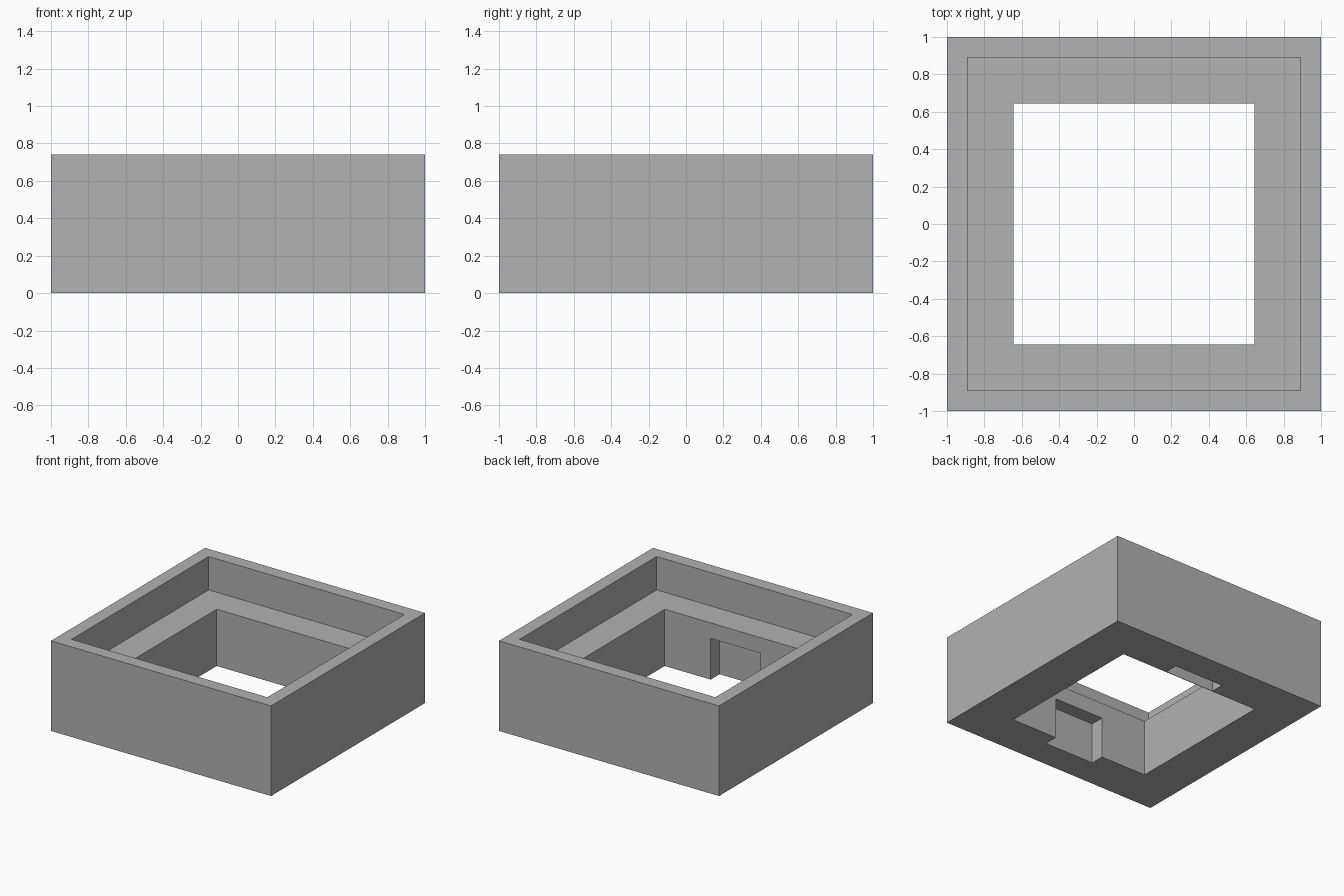
import bpy
import bmesh

if "Cube" in bpy.data.objects:
    bpy.data.objects.remove(bpy.data.objects["Cube"], do_unlink=True)

HEIGHT, LEDGE = 0.74, 0.466          # rim top and inner ledge levels
OUTER, UPPER, LOWER = 1.0, 0.89, 0.645   # half widths of the nested squares
SLOT_W, SLOT_H, SLOT_END = 0.227, 0.338, 0.76
SKIN = 0.004                         # thin wall left in front of the back pocket

grey = bpy.data.materials.new("plain_grey")
grey.use_nodes = True
colour = (0.445, 0.445, 0.445, 1)
grey.diffuse_color = colour
grey.node_tree.nodes["Principled BSDF"].inputs["Base Color"].default_value = colour


def box(name, low, high):
    """Axis-aligned box between two corners."""
    bm = bmesh.new()
    bmesh.ops.create_cube(bm, size=1)
    for v in bm.verts:
        v.co = [high[i] if v.co[i] > 0 else low[i] for i in range(3)]
    mesh = bpy.data.meshes.new(name)
    bm.to_mesh(mesh)
    bm.free()
    mesh.materials.append(grey)
    obj = bpy.data.objects.new(name, mesh)
    bpy.context.collection.objects.link(obj)
    return obj


def square_ring():
    """Square frame with a stepped opening, spun from its wall section."""
    section = [(OUTER, 0), (OUTER, HEIGHT), (UPPER, HEIGHT),
               (UPPER, LEDGE), (LOWER, LEDGE), (LOWER, 0)]
    corners = [(1, -1), (1, 1), (-1, 1), (-1, -1)]
    bm = bmesh.new()
    loops = [[bm.verts.new((sx * r, sy * r, z)) for r, z in section]
             for sx, sy in corners]
    n = len(section)
    for c in range(4):
        a, b = loops[c], loops[(c + 1) % 4]
        for i in range(n):
            j = (i + 1) % n
            bm.faces.new((a[i], b[i], b[j], a[j]))
    bmesh.ops.recalc_face_normals(bm, faces=bm.faces)
    mesh = bpy.data.meshes.new("square_frame")
    bm.to_mesh(mesh)
    bm.free()
    mesh.materials.append(grey)
    obj = bpy.data.objects.new("square_frame", mesh)
    bpy.context.collection.objects.link(obj)
    return obj


frame = square_ring()

# Front slot opens into the well; the back pocket opens only underneath
cutters = [
    box("front_slot_cutter", (-SLOT_W, -SLOT_END, -0.1), (SLOT_W, -0.5, SLOT_H)),
    box("back_pocket_cutter", (-SLOT_W, LOWER + SKIN, -0.1), (SLOT_W, SLOT_END, SLOT_H)),
]
for cutter in cutters:
    mod = frame.modifiers.new(cutter.name, "BOOLEAN")
    mod.operation = "DIFFERENCE"
    mod.solver = "EXACT"
    mod.object = cutter
    cutter.hide_render = True
    cutter.hide_viewport = True
    cutter.display_type = "WIRE"
